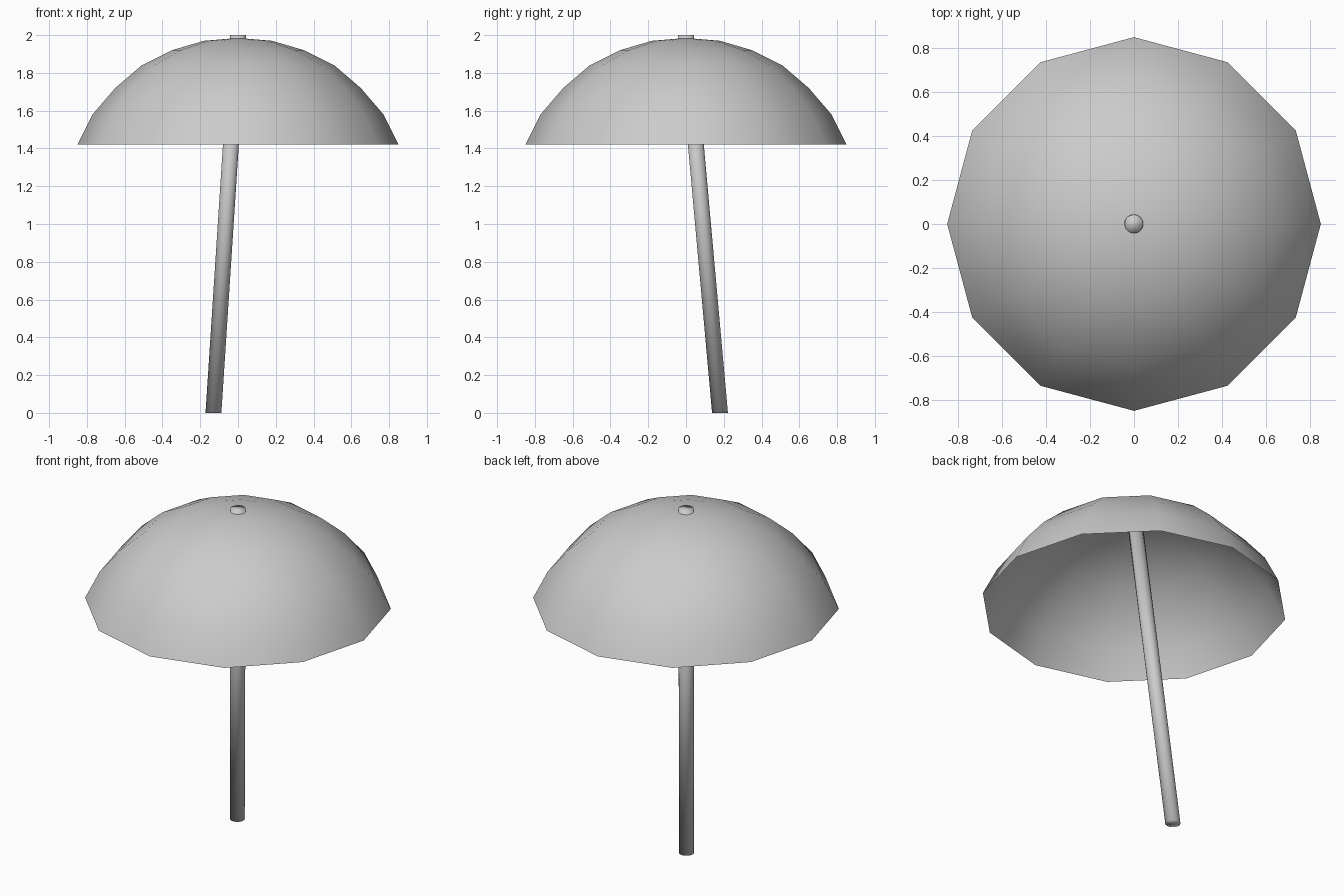
import bpy
import bmesh
from math import cos, sin, tau

cube = bpy.data.objects.get("Cube")
if cube:
    bpy.data.objects.remove(cube)

grey = bpy.data.materials.new("plain_grey")
grey.use_nodes = True
colour = (0.6, 0.6, 0.6, 1)
grey.diffuse_color = colour
grey.node_tree.nodes["Principled BSDF"].inputs["Base Color"].default_value = colour


def ring(bm, centre, radius, sides):
    x, y, z = centre
    return [bm.verts.new((x + radius * cos(tau * i / sides),
                          y + radius * sin(tau * i / sides), z))
            for i in range(sides)]


def bridge(bm, low, high):
    n = len(low)
    for i in range(n):
        j = (i + 1) % n
        bm.faces.new((low[i], low[j], high[j], high[i]))


def finish(bm, name):
    mesh = bpy.data.meshes.new(name)
    bm.to_mesh(mesh)
    bm.free()
    mesh.materials.append(grey)
    mesh.shade_smooth()
    obj = bpy.data.objects.new(name, mesh)
    bpy.context.collection.objects.link(obj)
    return obj


# Canopy: twelve-sided open dome, from rim to crown
SIDES = 12
profile = [(0.85, 1.42), (0.77, 1.58), (0.65, 1.72),
           (0.51, 1.84), (0.35, 1.92), (0.18, 1.97)]
bm = bmesh.new()
rings = [ring(bm, (0, 0, z), r, SIDES) for r, z in profile]
for low, high in zip(rings, rings[1:]):
    bridge(bm, low, high)
crown = bm.verts.new((0, 0, 1.985))
for i in range(SIDES):
    bm.faces.new((rings[-1][i], rings[-1][(i + 1) % SIDES], crown))
finish(bm, "canopy")

# Pole: leaning tube with level ends, poking through the crown
bm = bmesh.new()
foot = ring(bm, (-0.13, 0.18, 0), 0.042, 24)
tip = ring(bm, (0, 0, 2), 0.042, 24)
bridge(bm, foot, tip)
bm.faces.new(foot[::-1])
bm.faces.new(tip)
finish(bm, "pole")
